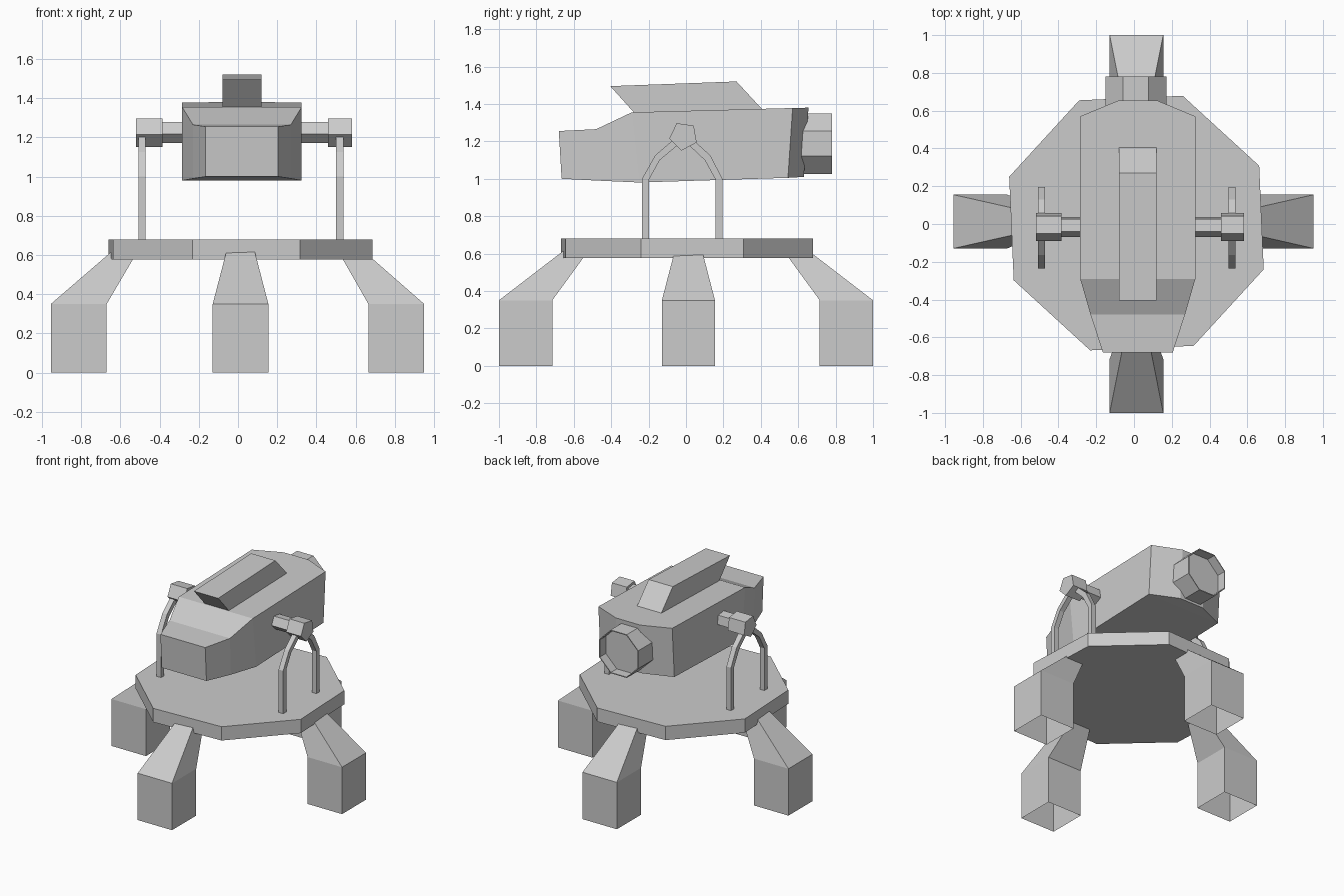
import bpy, bmesh, math

if "Cube" in bpy.data.objects:
    bpy.data.objects.remove(bpy.data.objects["Cube"])


def loft(name, rings, caps=(True, True)):
    """Skin a row of equal-length vertex rings; caps close the two ends."""
    bm = bmesh.new()
    rows = [[bm.verts.new(p) for p in ring] for ring in rings]
    n = len(rows[0])
    for a, b in zip(rows, rows[1:]):
        for i in range(n):
            j = (i + 1) % n
            bm.faces.new((a[i], a[j], b[j], b[i]))
    if caps[0]:
        bm.faces.new(rows[0])
    if caps[1]:
        bm.faces.new(rows[-1])
    bmesh.ops.recalc_face_normals(bm, faces=bm.faces)
    mesh = bpy.data.meshes.new(name)
    bm.to_mesh(mesh)
    bm.free()
    obj = bpy.data.objects.new(name, mesh)
    bpy.context.collection.objects.link(obj)
    return obj


def ngon(n, r, cx, cy, start):
    return [(cx + r * math.cos(math.radians(start + 360 * i / n)),
             cy + r * math.sin(math.radians(start + 360 * i / n))) for i in range(n)]


def along_x(pts, x):
    return [(x, y, z) for y, z in pts]


# Octagonal base plate
plate = ngon(8, 0.717, 0.013, 0.005, 25)
loft("base_plate", [[(x, y, z) for x, y in plate] for z in (0.577, 0.68)])

# Four legs: open-bottomed box feet tapering inward up into the plate
for name, (dx, dy), reach in (("front_leg", (0, -1), 1.0), ("back_leg", (0, 1), 1.0),
                              ("left_leg", (-1, 0), 0.955), ("right_leg", (1, 0), 0.95)):
    rings = []
    for outer, inner, hw, z in ((reach, reach - 0.285, 0.142, 0),
                                (reach, reach - 0.285, 0.142, 0.35),
                                (0.59, 0.485, 0.06, 0.665)):
        ring = []
        for d, s in ((outer, -hw), (outer, hw), (inner, hw), (inner, -hw)):
            s += 0.013
            ring.append((dx * d + abs(dy) * s, dy * d + abs(dx) * s, z))
        rings.append(ring)
    loft(name, rings, caps=(False, True))

# Main body: tapered nose, sloped hood and chamfered back
CX = 0.02
sections = ((-0.68, 1.255, -0.665, 1.0, 0.185), (-0.48, 1.265, -0.47, 0.99, 0.25),
            (-0.29, 1.355, -0.25, 0.98, 0.305), (0.57, 1.378, 0.545, 1.005, 0.305),
            (0.655, 1.38, 0.63, 1.01, 0.10))
loft("body", [[(CX - w, yb, zb), (CX + w, yb, zb), (CX + w, yt, zt), (CX - w, yt, zt)]
              for yt, zt, yb, zb, w in sections])

# Slanted block on top of the body
fin = [(-0.405, 1.495), (0.27, 1.52), (0.405, 1.374), (-0.27, 1.345)]
loft("top_block", [along_x(fin, x) for x in (-0.08, 0.12)])

# Octagonal rear nozzle with a shallow recess
loft("rear_nozzle", [[(x, y, z) for x, z in ngon(8, r, 0.01, 1.188, 22.5)]
                     for y, r in ((0.58, 0.175), (0.78, 0.175), (0.78, 0.168), (0.71, 0.168))])

# Pivots and arched struts on both sides
arch_outer = [(-0.235, 0.66), (-0.235, 1.0), (-0.165, 1.125), (-0.06, 1.215),
              (0.03, 1.215), (0.13, 1.125), (0.195, 1.0), (0.195, 0.66)]
arch_inner = [(0.158, 0.66), (0.158, 0.995), (0.10, 1.10), (0.02, 1.175),
              (-0.05, 1.175), (-0.14, 1.10), (-0.198, 0.995), (-0.198, 0.66)]
for side, x0, x1, x2, sx in (("left", -0.27, -0.385, -0.52, -0.49),
                             ("right", 0.31, 0.46, 0.583, 0.519)):
    loft(side + "_axle", [along_x(ngon(5, 0.056, -0.013, 1.228, 46), x) for x in (x0, x1)])
    loft(side + "_pivot", [along_x(ngon(5, 0.078, -0.013, 1.228, 46), x) for x in (x1, x2)])
    # Arch strips are skinned segment by segment so every face is a quad
    loft(side + "_strut", [[(sx - 0.019, *o), (sx + 0.019, *o), (sx + 0.019, *i), (sx - 0.019, *i)]
                           for o, i in zip(arch_outer, reversed(arch_inner))])
